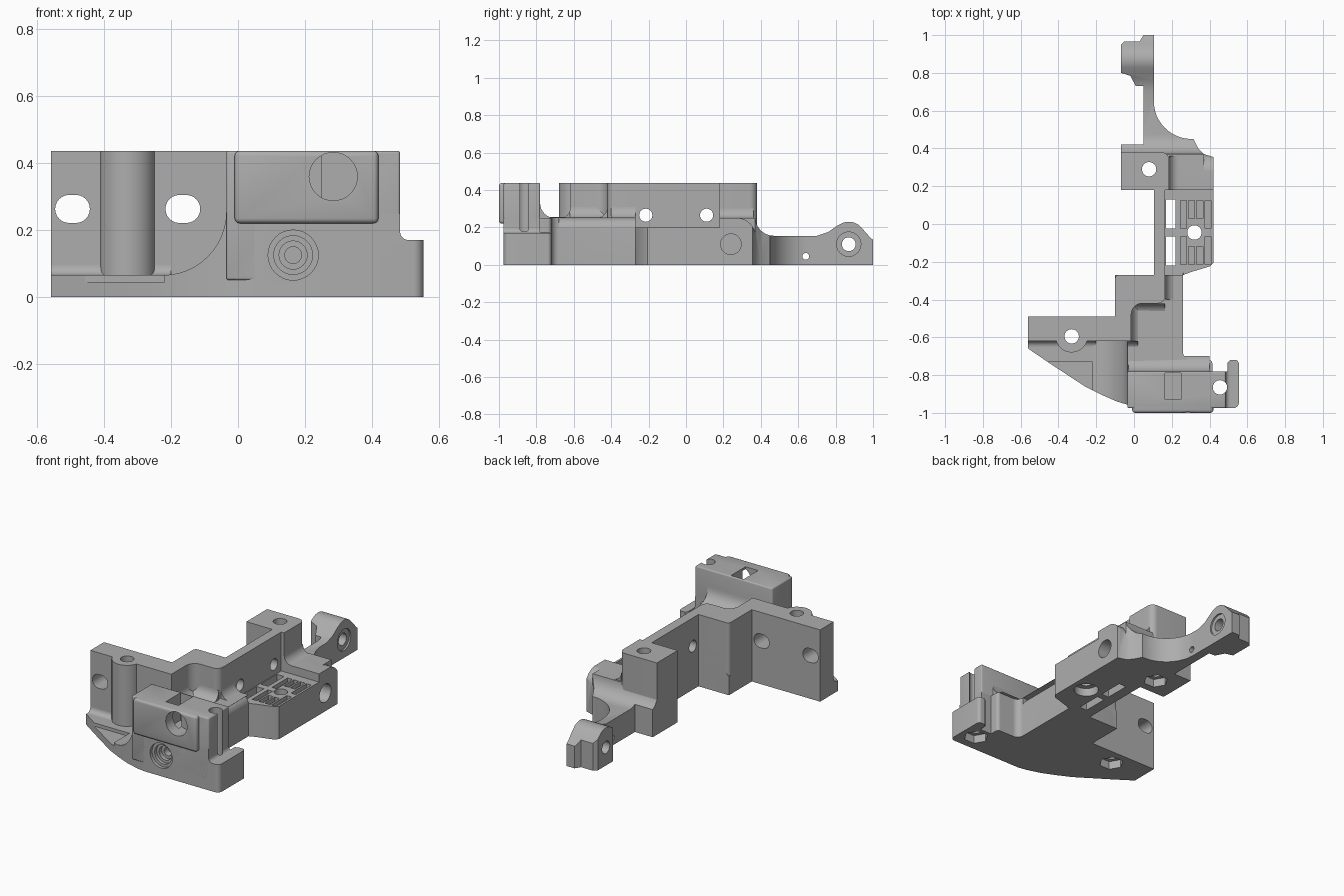
import bpy, bmesh, math
from mathutils import Vector

cube = bpy.data.objects.get("Cube")
if cube:
    bpy.data.objects.remove(cube, do_unlink=True)

grey = bpy.data.materials.new("plain grey")
grey.use_nodes = True
grey.diffuse_color = (0.42, 0.42, 0.42, 1)
grey.node_tree.nodes["Principled BSDF"].inputs["Base Color"].default_value = (0.42, 0.42, 0.42, 1)

parts, cutters = [], []
PLACE = {"x": lambda u, v, w: (w, u, v), "y": lambda u, v, w: (u, w, v), "z": lambda u, v, w: (u, v, w)}


def prism(name, pts, axis, lo, hi, cutter=False):
    """Outline extruded along an axis from lo to hi."""
    bm = bmesh.new()
    place = PLACE[axis]
    face = bm.faces.new([bm.verts.new(place(u, v, lo)) for u, v in pts])
    ext = bmesh.ops.extrude_face_region(bm, geom=[face])
    verts = [g for g in ext["geom"] if isinstance(g, bmesh.types.BMVert)]
    bmesh.ops.translate(bm, verts=verts, vec=Vector(place(0, 0, hi - lo)))
    bmesh.ops.recalc_face_normals(bm, faces=bm.faces)
    mesh = bpy.data.meshes.new(name)
    bm.to_mesh(mesh)
    bm.free()
    mesh.materials.append(grey)
    ob = bpy.data.objects.new(name, mesh)
    bpy.context.scene.collection.objects.link(ob)
    ob.hide_render = cutter
    (cutters if cutter else parts).append(ob)
    return ob


def arc(cu, cv, r, a0, a1, n=8):
    angles = [math.radians(a0 + (a1 - a0) * i / n) for i in range(n + 1)]
    return [(cu + r * math.cos(a), cv + r * math.sin(a)) for a in angles]


def rect(u0, u1, v0, v1):
    return [(u0, v0), (u1, v0), (u1, v1), (u0, v1)]


def disc(u, v, r, n=32):
    return arc(u, v, r, 0, 360 - 360 / n, n - 1)


def fillet(name, axis, u, v, su, sv, r, lo, hi, cutter=False):
    """Concave corner strip, or the rounding of an edge when used as a cutter."""
    curve = arc(u + su * r, v + sv * r, r, -90 * sv, 0 if su < 0 else -180 * sv)
    prism(name, [(u, v)] + curve, axis, lo, hi, cutter)


def apply(ob, mod):
    bpy.context.view_layer.objects.active = ob
    bpy.ops.object.modifier_apply(modifier=mod.name)


def bevel(ob, width):
    mod = ob.modifiers.new("bevel", "BEVEL")
    mod.width, mod.segments = width, 3
    mod.limit_method, mod.angle_limit = "ANGLE", math.radians(50)
    apply(ob, mod)


def boolean(ob, other, operation):
    mod = ob.modifiers.new("shape", "BOOLEAN")
    mod.operation, mod.solver, mod.object = operation, "MANIFOLD", other
    apply(ob, mod)


def bounds(ob):
    return [(min(c), max(c)) for c in zip(*(v.co for v in ob.data.vertices))]


def overlaps(a, b):
    return all(p[0] < q[1] and q[0] < p[1] for p, q in zip(a, b))


# Tall stepped wall and rear mounting column
wall = [(-.56, -.49), (-.56, -.62), (-.015, -.62)] + arc(.045, -.48, .06, 180, 90)
wall += arc(.125, -.38, .04, -90, 0) + [(.165, .18), (.185, .18)] + arc(.145, .34, .04, 0, 90)
wall += [(-.07, .38), (-.07, .18), (.105, .18), (.105, -.27)] + arc(-.08, -.29, .02, 90, 180) + [(-.1, -.49)]
prism("stepped_wall", wall, "z", 0, .437)
prism("wing_boss", disc(-.33, -.595, .085), "z", 0, .437)

# Front base, with a low wing floor swept up to the body
plan = [(-.56, -.49), (-.56, -.66), (-.45, -.735), (-.26, -.86), (-.17, -.905), (-.09, -.94), (0, -.967), (.05, -.975)]
plan += arc(.525, -.945, .03, -90, 0) + arc(.535, -.74, .02, 0, 90) + [(.51, -.72), (.495, -.735)]
plan += [(.495, -.78), (.415, -.78)] + arc(.395, -.74, .02, 0, 90) + arc(.3, -.68, .04, -90, -180)
plan += [(.26, -.27), (-.1, -.27), (-.1, -.49)]
profile = [(-.6, -.01), (-.6, .065)] + arc(-.225, .255, .19, -90, 0, 12)
profile += [(.485, .25)] + arc(.51, .195, .025, 180, 270) + [(.6, .17), (.6, -.01)]
base = prism("front_base", plan, "z", 0, .3)
base_profile = prism("base_profile", profile, "y", -1.1, 0)

# Front block with a raised face
bevel(prism("front_block", rect(-.035, .485, -.975, -.78), "z", .05, .437), .008)
bevel(prism("front_pad", rect(-.01, .42, -1, -.9), "z", .22, .437), .015)

# Slotted platform
prism("platform", [(.105, -.27), (.26, -.27), (.3, -.255), (.4, -.225), (.42, -.205), (.42, .19), (.105, .19)], "z", 0, .2)

# Shoulder, flare, rear arm and lobe
plan = [(-.07, .18), (.42, .18), (.42, .355), (.37, .37), (.34, .4), (.315, .45)]
plan += arc(.305, .65, .2, 270, 180, 12) + [(.105, 1), (.05, 1), (.03, .967), (-.05, .967), (-.07, .947)]
plan += [(-.07, .8), (-.02, .785), (.01, .73), (.05, .73), (.05, .42), (-.07, .42)]
side = [(.1, -.01), (.1, .25), (.37, .25)] + arc(.47, .255, .1, 190, 270)
side += [(.7, .155), (.76, .175), (.81, .21)] + arc(.87, .14, .09, 125, 55) + [(.95, .185), (.99, .14), (1.01, .13), (1.01, -.01)]
arm = prism("rear_arm", plan, "z", 0, .4)
arm_profile = prism("arm_profile", side, "x", -.2, .6)

# Trim both plan shapes to their profiles
for ob, helper in ((base, base_profile), (arm, arm_profile)):
    boolean(ob, helper, "INTERSECT")
    parts.remove(helper)
    bpy.data.objects.remove(helper, do_unlink=True)

# Blending strips where walls meet floors
fillet("wing_fillet", "x", -.62, .065, -1, 1, .03, -.56, -.2)
fillet("body_fillet", "x", -.62, .25, -1, 1, .05, -.035, .02)
fillet("corner_fillet", "x", -.42, .25, -1, 1, .06, -.015, .165)
fillet("inner_fillet", "y", -.015, .25, 1, 1, .06, -.62, -.42)
fillet("wall_fillet", "y", .165, .25, 1, 1, .06, -.4, -.27)
fillet("block_fillet", "x", -.78, .25, 1, 1, .08, -.03, .4)
fillet("shoulder_fillet", "y", .185, .25, 1, 1, .05, .18, .36)
fillet("body_edge", "y", .261, .251, -1, -1, .06, -.68, -.26, True)
fillet("shoulder_edge", "x", .371, .251, -1, -1, .1, .37, .45, True)

# Vertical screw holes with nut pockets underneath
for x, y, sides in ((-.33, -.595, 6), (.455, -.865, 6), (.08, .29, 6), (.32, -.045, 24)):
    prism("screw_hole", disc(x, y, .038), "z", -.1, .6, True)
    prism("nut_pocket", disc(x, y, .07, sides), "z", -.1, .05, True)

# Oblong holes in the wing
for x in (-.495, -.165):
    slot = arc(x - .01, .263, .042, 90, 270, 12) + arc(x + .01, .263, .042, -90, 90, 12)
    prism("oblong_hole", slot, "y", -.75, -.45, True)

# Sideways holes: y, z, radius, x range
for y, z, r, lo, hi in ((-.215, .265, .035, .05, .25), (.11, .265, .035, .05, .25), (.87, .11, .037, -.2, .2),
                        (.87, .11, .065, .095, .2), (.64, .045, .018, -.1, .2), (.24, .11, .055, .33, .5)):
    prism("side_hole", disc(y, z, r), "x", lo, hi, True)

# Front bore, stepped screw seat and top pocket
prism("front_bore", disc(.285, .36, .072), "y", -1.1, -.9, True)
for r, depth in ((.075, -.955), (.058, -.935), (.042, -.91), (.025, -.87)):
    prism("screw_seat", disc(.165, .125, r), "y", -1.1, depth, True)
prism("top_pocket", rect(.165, .25, -.93, -.79), "z", .27, .6, True)

# Windows and grooves in the platform, and the sunken step of the wing floor
for s in (-1, 1):
    y0, y1 = sorted((-.045 + s * .02, -.045 + s * .175))
    prism("window", rect(.17, .22, y0, y1), "z", -.1, .4, True)
    for x, inner in ((.262, .02), (.305, .075), (.348, .075), (.391, .02)):
        y0, y1 = sorted((-.045 + s * inner, -.045 + s * .17))
        prism("groove", rect(x - .016, x + .016, y0, y1), "z", .175, .3, True)
prism("floor_step", rect(-.47, -.22, -.9, -.73), "z", .045, .12, True)

# Cut the openings that reach each part, then shade
for ob in parts:
    box = bounds(ob)
    for cutter in cutters:
        if overlaps(box, bounds(cutter)):
            boolean(ob, cutter, "DIFFERENCE")
for cutter in cutters:
    bpy.data.objects.remove(cutter, do_unlink=True)
bpy.ops.object.select_all(action="DESELECT")
for ob in parts:
    ob.select_set(True)
bpy.context.view_layer.objects.active = parts[0]
bpy.ops.object.shade_smooth_by_angle(angle=math.radians(30))
